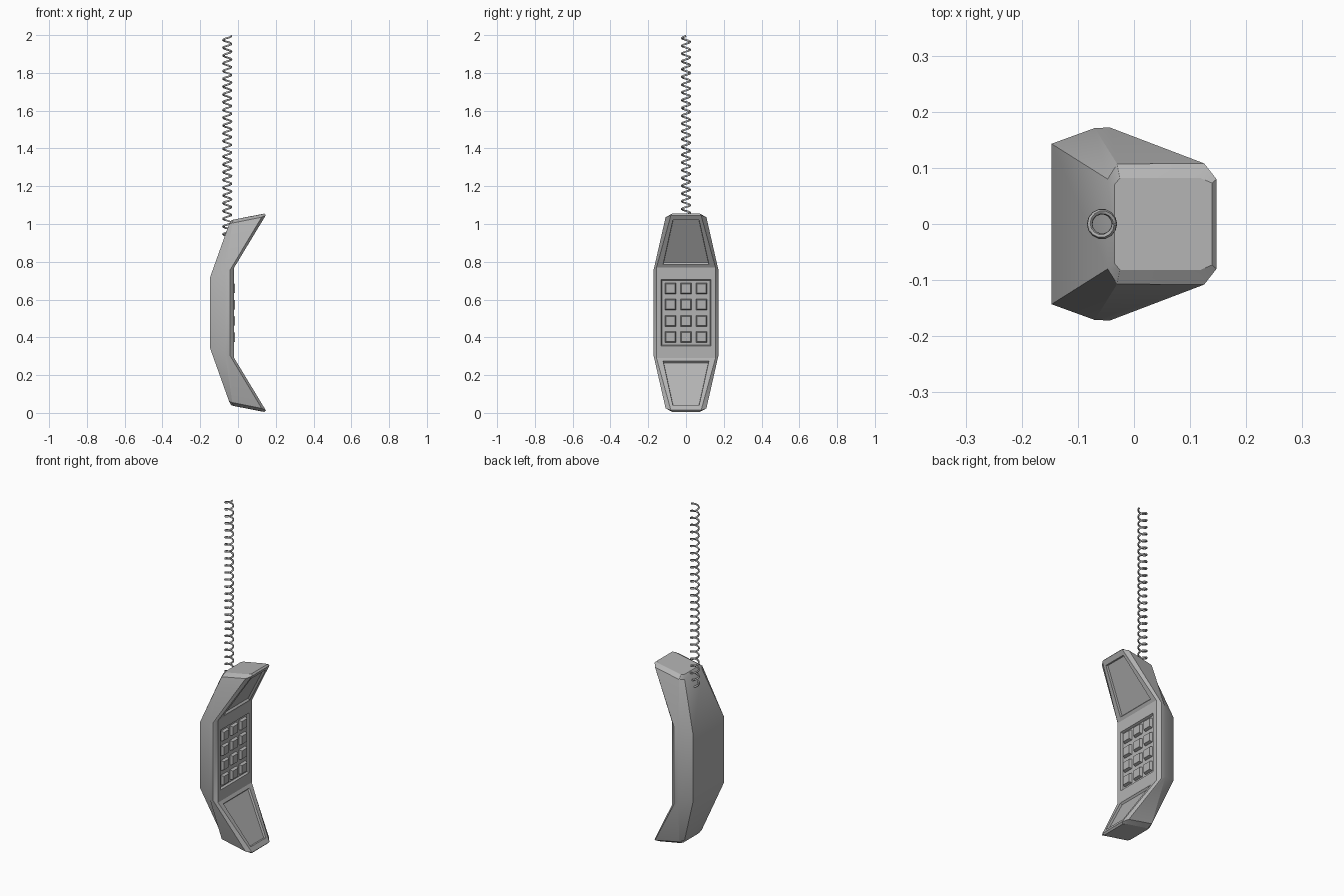
import bpy, bmesh, math
from mathutils import Vector, Matrix

if "Cube" in bpy.data.objects:
    bpy.data.objects.remove(bpy.data.objects["Cube"])

GREY = (0.45, 0.45, 0.45, 1)
MID = 0.53  # height of the handset's mirror plane

grey = bpy.data.materials.new("grey_plastic")
grey.use_nodes = True
grey.diffuse_color = GREY
grey.node_tree.nodes["Principled BSDF"].inputs["Base Color"].default_value = GREY


def finish(name, bm, angle):
    bmesh.ops.remove_doubles(bm, verts=bm.verts, dist=1e-5)
    bmesh.ops.recalc_face_normals(bm, faces=bm.faces)
    mesh = bpy.data.meshes.new(name)
    bm.to_mesh(mesh)
    bm.free()
    mesh.materials.append(grey)
    obj = bpy.data.objects.new(name, mesh)
    bpy.context.collection.objects.link(obj)
    select(obj)
    bpy.ops.object.shade_smooth_by_angle(angle=math.radians(angle))
    return obj


def select(obj):
    bpy.ops.object.select_all(action="DESELECT")
    obj.select_set(True)
    bpy.context.view_layer.objects.active = obj


def recess(bm, corners, margin, v0, v1, depth):
    """Fill a four-sided opening with a rim, walls and a sunken floor."""
    a, b, c, d = [v.co for v in corners]
    inward = (b - a).cross(d - a).normalized()
    if inward.x > 0:
        inward.negate()

    def point(u, v):
        return a.lerp(b, u).lerp(d.lerp(c, u), v)

    spots = [point(margin, v0), point(1 - margin, v0),
             point(1 - margin, v1), point(margin, v1)]
    centre = sum(spots, Vector()) / 4
    loops = [list(corners),
             [bm.verts.new(p) for p in spots],
             [bm.verts.new(p.lerp(centre, 0.03) + inward * depth) for p in spots]]
    for outer, inner in zip(loops, loops[1:]):
        for i in range(4):
            j = (i + 1) % 4
            bm.faces.new((outer[i], outer[j], inner[j], inner[i]))
    bm.faces.new(loops[-1])


# Handset body: half sections run from back to front, then mirror across y and z
cap = [(-0.035, 0.07, 1.02), (-0.025, 0.082, 1.023), (0.118, 0.082, 1.05), (0.139, 0.073, 1.055)]
shoulder = [(-0.047, 0.08, 1.0), (-0.03, 0.107, 1.005), (0.125, 0.108, 1.036), (0.147, 0.08, 1.046)]
waist = [(-0.147, 0.143, 0.72), (-0.07, 0.171, 0.735), (-0.043, 0.172, 0.755), (-0.02, 0.156, 0.77)]
sections = [cap, shoulder, waist]
sections += [[(x, y, 2 * MID - z) for x, y, z in s] for s in reversed(sections)]

bm = bmesh.new()
rings = []
for s in sections:
    full = s + [(x, -y, z) for x, y, z in reversed(s)]
    rings.append([bm.verts.new(p) for p in full])

panels = {1: (0.1, 0.09, 0.94), 2: (0.08, 0.135, 0.865), 3: (0.1, 0.06, 0.91)}
for n, (top, low) in enumerate(zip(rings, rings[1:])):
    for i in range(8):
        j = (i + 1) % 8
        corners = (top[i], top[j], low[j], low[i])
        if i == 3 and n in panels:
            recess(bm, corners, *panels[n], 0.012)
        else:
            bm.faces.new(corners)
bm.faces.new(rings[0])
bm.faces.new(rings[-1])
finish("handset_body", bm, 25)

# Keypad: three columns of four tapered keys
bm = bmesh.new()
for col in (-1, 0, 1):
    for row in range(4):
        place = Matrix.Translation((-0.027, col * 0.083, MID + (row - 1.5) * 0.086))
        key = bmesh.ops.create_cube(bm, size=1)["verts"]
        for v in key:
            taper = 0.048 if v.co.x > 0 else 0.062
            v.co = place @ Vector((v.co.x * 0.022, v.co.y * taper, v.co.z * taper))
finish("keypad_keys", bm, 20)

# Coiled cord: a helix swept with a round section
TURNS, STEPS = 26, 14
curve = bpy.data.curves.new("coiled_cord", "CURVE")
curve.dimensions = "3D"
curve.bevel_depth = 0.005
curve.bevel_resolution = 1
curve.use_fill_caps = True
spline = curve.splines.new("POLY")
count = TURNS * STEPS + 1
spline.points.add(count - 1)
for i, p in enumerate(spline.points):
    t = 2 * math.pi * i / STEPS
    z = 0.925 + 1.07 * i / (count - 1)
    p.co = (-0.057 + 0.022 * math.cos(t), 0.022 * math.sin(t), z, 1)
curve.materials.append(grey)
cord = bpy.data.objects.new("coiled_cord", curve)
bpy.context.collection.objects.link(cord)
select(cord)
bpy.ops.object.convert(target="MESH")
bpy.ops.object.shade_smooth_by_angle(angle=math.radians(60))
